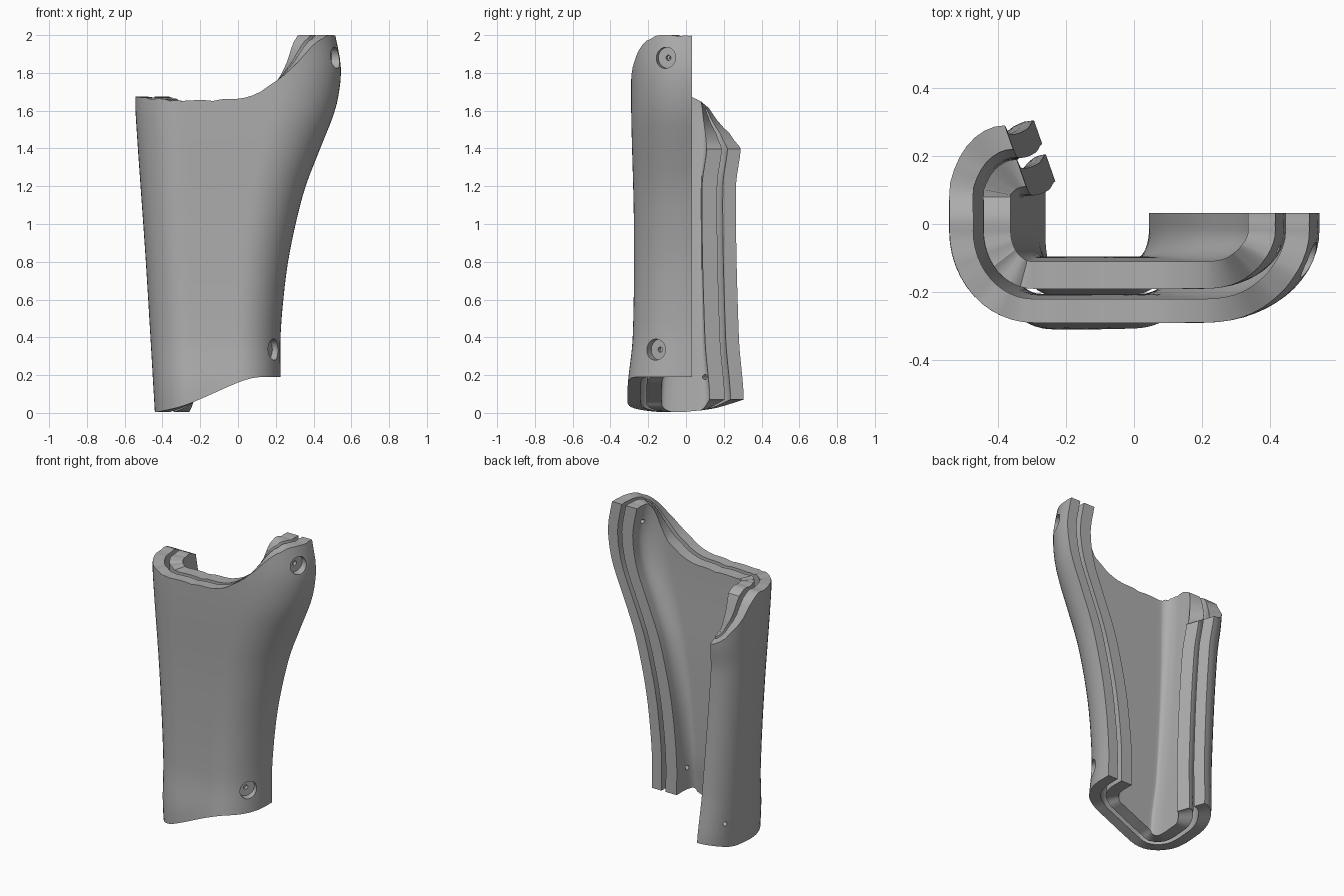
import bpy, bmesh, math, random
from mathutils import Vector, Matrix

random.seed(4)
cube = bpy.data.objects.get("Cube")
if cube:
    bpy.data.objects.remove(cube)

grey = bpy.data.materials.new("plain_grey")
grey.use_nodes = True
COLOUR = (0.42, 0.42, 0.42, 1)
grey.diffuse_color = COLOUR
grey.node_tree.nodes["Principled BSDF"].inputs["Base Color"].default_value = COLOUR


def lerp(a, b, t):
    return a + (b - a) * t


def curve(v, pts):
    """Smooth monotone-ish interpolation through (position, value) pairs."""
    if v <= pts[0][0]:
        return pts[0][1]
    if v >= pts[-1][0]:
        return pts[-1][1]
    i = max(k for k in range(len(pts) - 1) if pts[k][0] <= v)

    def slope(k):
        a, b = pts[max(k - 1, 0)], pts[min(k + 1, len(pts) - 1)]
        return (b[1] - a[1]) / (b[0] - a[0])
    (x0, y0), (x1, y1) = pts[i], pts[i + 1]
    h = x1 - x0
    t = (v - x0) / h
    return ((2*t**3 - 3*t*t + 1) * y0 + (t**3 - 2*t*t + t) * h * slope(i)
            + (3*t*t - 2*t**3) * y1 + (t**3 - t*t) * h * slope(i + 1))


# Side outlines over height, and trim lines along the rim
LEFT_X = [(0.2, .225), (.4, .225), (.6, .24), (.8, .265), (1, .305), (1.2, .358),
          (1.4, .435), (1.6, .513), (1.75, .542), (1.85, .543), (2, .515)]
RIGHT_X = [(0, -.44), (.8, -.488), (1.6, -.543), (1.7, -.542)]
FRONT_Y = [(0, -.31), (.15, -.308), (.4, -.282), (1, -.276), (1.6, -.29), (2, -.288)]
BACK_Y = [(0, .3), (.1, .305), (.4, .28), (1.2, .265), (1.4, .29), (1.7, .29)]
TOP_FRONT = [(0, 1.67), (.2, 1.655), (.5, 1.66), (.56, 1.675), (.64, 1.72), (.74, 1.8),
             (.83, 1.9), (.89, 1.955), (.97, 2), (1, 2)]
TOP_BACK = [(-.05, 1.67), (.06, 1.665), (.17, 1.55), (.29, 1.4)]
LOW_FRONT = [(0, .004), (.2, .035), (.36, .075), (.66, .16), (.8, .187), (1, .19)]
LOW_BACK = [(0, .004), (.15, .025), (.29, .07)]

# Columns around the open section: (segment, fraction)
COLS = [(s, i / n) for s, n in enumerate([3, 14, 12, 12, 4, 8]) for i in range(n)] + [(5, 1)]


def section(col, z, d):
    """Plan position of a column at height z, offset inward by d."""
    seg, t = col
    xl, xr = curve(z, RIGHT_X), curve(z, LEFT_X)
    yf, yb, w = curve(z, FRONT_Y), curve(z, BACK_Y), xr - xl
    rr, rl, ry = .28 * w + .03, .1 * w + .14, .27
    cy = yf + ry
    a = t * math.pi / 2
    if seg == 0:
        return Vector((xr - d, lerp(.033, cy, t), z))
    if seg == 1:
        return Vector((xr - rr + (rr - d) * math.cos(a), cy - (ry - d) * math.sin(a), z))
    if seg == 2:
        return Vector((lerp(xr - rr, xl + rl, t), yf + d, z))
    if seg == 3:
        return Vector((xl + rl - (rl - d) * math.sin(a), cy - (ry - d) * math.cos(a), z))
    if seg == 4:
        return Vector((xl + d, lerp(cy, .08, t), z))
    end_x = .15 + .35 * d
    return Vector((xl + end_x - (end_x - d) * math.cos(a), .08 + (yb - d - .08) * math.sin(a), z))


def trim(col):
    """Lower and upper height of a column."""
    if col[0] >= 4:
        y = section(col, 1.4, 0).y
        return curve(y, LOW_BACK), curve(y, TOP_BACK) + random.uniform(-.008, .008)
    low, high = section(col, .2, 0), section(col, 1.75, 0)
    fl = (low.x + .44) / .665
    fh = (high.x + .54) / 1.08
    return curve(fl, LOW_FRONT), min(2, curve(fh, TOP_FRONT) + random.uniform(-.005, .005))


TRIMS = [trim(c) for c in COLS]
ROWS = 30


def finish(name, bm):
    bmesh.ops.recalc_face_normals(bm, faces=bm.faces)
    mesh = bpy.data.meshes.new(name)
    bm.to_mesh(mesh)
    bm.free()
    mesh.materials.append(grey)
    ob = bpy.data.objects.new(name, mesh)
    bpy.context.scene.collection.objects.link(ob)
    return ob


def shell(name, d0, d1):
    """Closed curved wall between two inward offsets."""
    bm = bmesh.new()
    skins = []
    for d in (d0, d1):
        skins.append([[bm.verts.new(section(c, lerp(lo, hi, r / ROWS), d))
                       for r in range(ROWS + 1)] for c, (lo, hi) in zip(COLS, TRIMS)])
    a, b = skins
    last = len(COLS) - 1
    for i in range(last):
        for g in skins:
            for r in range(ROWS):
                bm.faces.new((g[i][r], g[i + 1][r], g[i + 1][r + 1], g[i][r + 1]))
        for r in (0, ROWS):
            bm.faces.new((a[i][r], a[i + 1][r], b[i + 1][r], b[i][r]))
    for i in (0, last):
        for r in range(ROWS):
            bm.faces.new((a[i][r], a[i][r + 1], b[i][r + 1], b[i][r]))
    return finish(name, bm)


outer = shell("outer_shell", 0, .07)
inner = shell("inner_shell", .1, .18)


def cutter(x, y, z, sides, r_floor, r_top, depth, rise=.04):
    """Tapered plug sunk along the wall normal nearest to a point."""
    col = min(COLS, key=lambda c: (section(c, z, 0).xy - Vector((x, y))).length)
    p = section(col, z, 0)
    n = (p - section(col, z, .05)).normalized()
    if col[0] == 2:
        p.x = x
    elif col[0] == 4:
        p.y = y
    bm = bmesh.new()
    bmesh.ops.create_cone(bm, cap_ends=True, segments=sides, radius1=r_floor, radius2=r_top,
                          depth=depth + rise)
    turn = n.to_track_quat('Z', 'Y').to_matrix().to_4x4()
    bm.transform(Matrix.Translation(p + n * (rise - depth) / 2) @ turn
                 @ Matrix.Rotation(math.pi / 4, 4, 'Z'))
    ob = finish("cutter", bm)
    ob.hide_render = True
    return ob


def cut(target, tool):
    mod = target.modifiers.new("cut", 'BOOLEAN')
    mod.operation, mod.solver, mod.object = 'DIFFERENCE', 'EXACT', tool
    bpy.context.view_layer.objects.active = target
    bpy.ops.object.modifier_apply(modifier=mod.name)
    bpy.data.objects.remove(tool)


# Square tapered pockets: two in front, one on the right side
for x, y, z in [(-.035, -.28, 1.385), (-.165, -.28, .465), (-.49, -.04, .77)]:
    cut(outer, cutter(x, y, z, 4, .072, .125, .055))

# Round screw recesses with a small pilot hole through both walls
for x, y, z in [(.52, -.11, 1.88), (.19, -.145, .335), (-.42, .18, .19)]:
    cut(outer, cutter(x, y, z, 28, .056, .056, .045))
    for wall in (outer, inner):
        cut(wall, cutter(x, y, z, 12, .014, .014, .25))

# Smooth shading with crisp rims
for ob in (outer, inner):
    bpy.ops.object.select_all(action='DESELECT')
    ob.select_set(True)
    bpy.context.view_layer.objects.active = ob
    bpy.ops.object.shade_smooth_by_angle(angle=math.radians(32))
